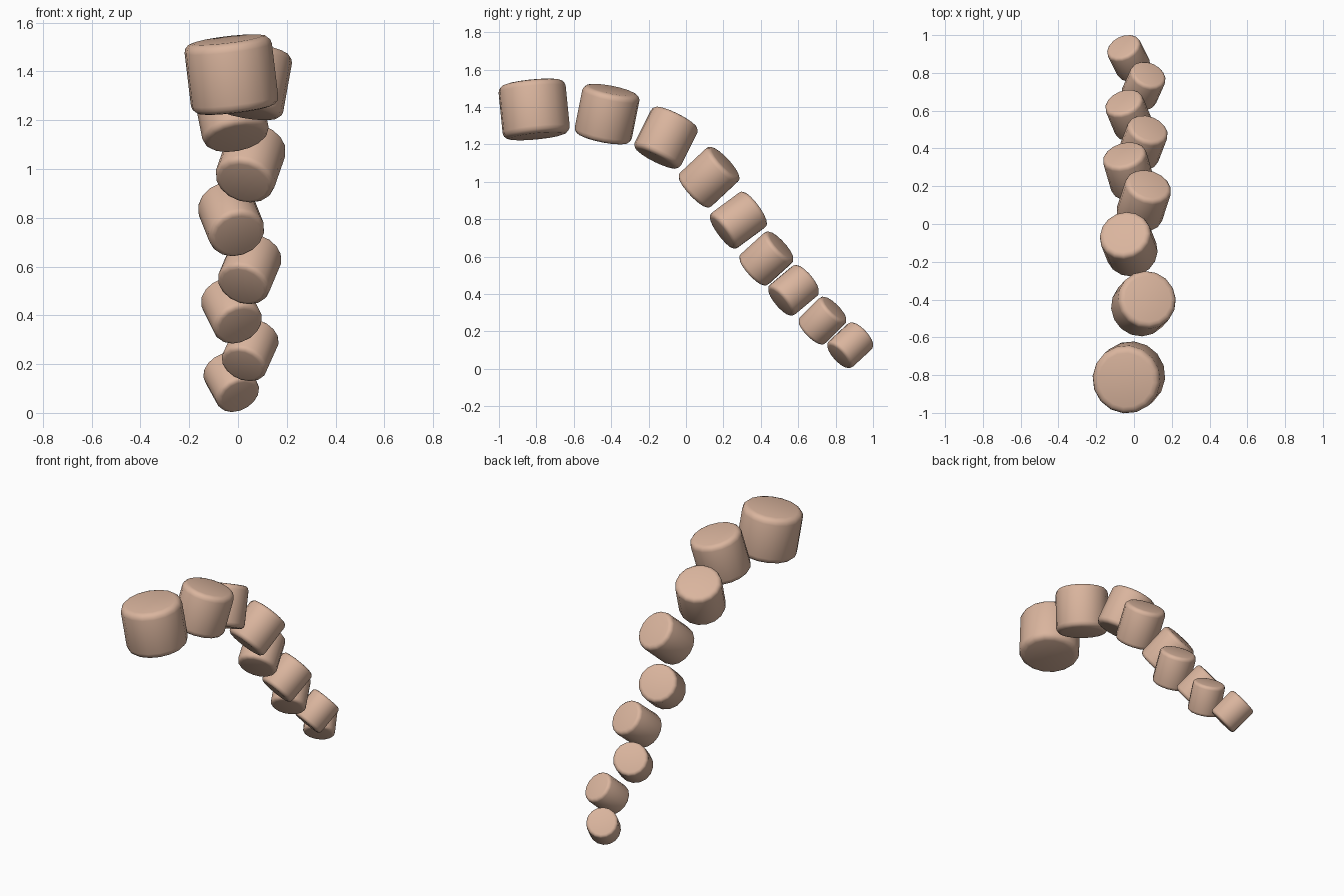
import bpy, bmesh, math
from mathutils import Vector

if "Cube" in bpy.data.objects:
    bpy.data.objects.remove(bpy.data.objects["Cube"])

skin = bpy.data.materials.new("warm tan")
skin.diffuse_color = (0.70, 0.46, 0.34, 1)
skin.use_nodes = True
skin.node_tree.nodes["Principled BSDF"].inputs["Base Color"].default_value = skin.diffuse_color

# Each segment: centre, axis direction, radius, length (largest to smallest)
SEGMENTS = [
    ((-0.027, -0.812, 1.387), (-0.12, -0.10, 1), 0.181, 0.290),
    ((0.050, -0.422, 1.362), (0.18, 0.20, 1), 0.156, 0.268),
    ((-0.028, -0.107, 1.236), (-0.20, 0.50, 1), 0.138, 0.252),
    ((0.052, 0.123, 1.025), (0.35, 1.07, 1), 0.125, 0.240),
    ((-0.028, 0.280, 0.795), (-0.40, 1.36, 1), 0.118, 0.228),
    ((0.048, 0.430, 0.590), (0.42, 1.10, 1), 0.111, 0.214),
    ((-0.027, 0.575, 0.420), (-0.50, 1.20, 1), 0.105, 0.201),
    ((0.050, 0.730, 0.258), (0.45, 1.00, 1), 0.098, 0.190),
    ((-0.028, 0.878, 0.126), (-0.55, 1.08, 1), 0.094, 0.182),
]


def rounded_segment(name, centre, axis, radius, length):
    """Sixteen-sided cylinder with softened rims, tilted along its axis."""
    bm = bmesh.new()
    bmesh.ops.create_cone(bm, cap_ends=True, segments=16, radius1=radius,
                          radius2=radius, depth=length)
    rims = [e for e in bm.edges
            if abs(e.verts[0].co.z - e.verts[1].co.z) < 1e-5]
    bmesh.ops.bevel(bm, geom=rims, offset=radius * 0.2, segments=3,
                    profile=0.5, affect='EDGES')
    mesh = bpy.data.meshes.new(name)
    bm.to_mesh(mesh)
    bm.free()
    mesh.materials.append(skin)
    obj = bpy.data.objects.new(name, mesh)
    bpy.context.collection.objects.link(obj)
    obj.location = centre
    obj.rotation_euler = Vector(axis).to_track_quat('Z', 'Y').to_euler()
    bpy.ops.object.select_all(action='DESELECT')
    obj.select_set(True)
    bpy.context.view_layer.objects.active = obj
    bpy.ops.object.shade_smooth_by_angle(angle=math.radians(40))


# Tapering chain from the big raised end down to the small tip
for i, seg in enumerate(SEGMENTS):
    rounded_segment(f"tail_segment_{i + 1}", *seg)
